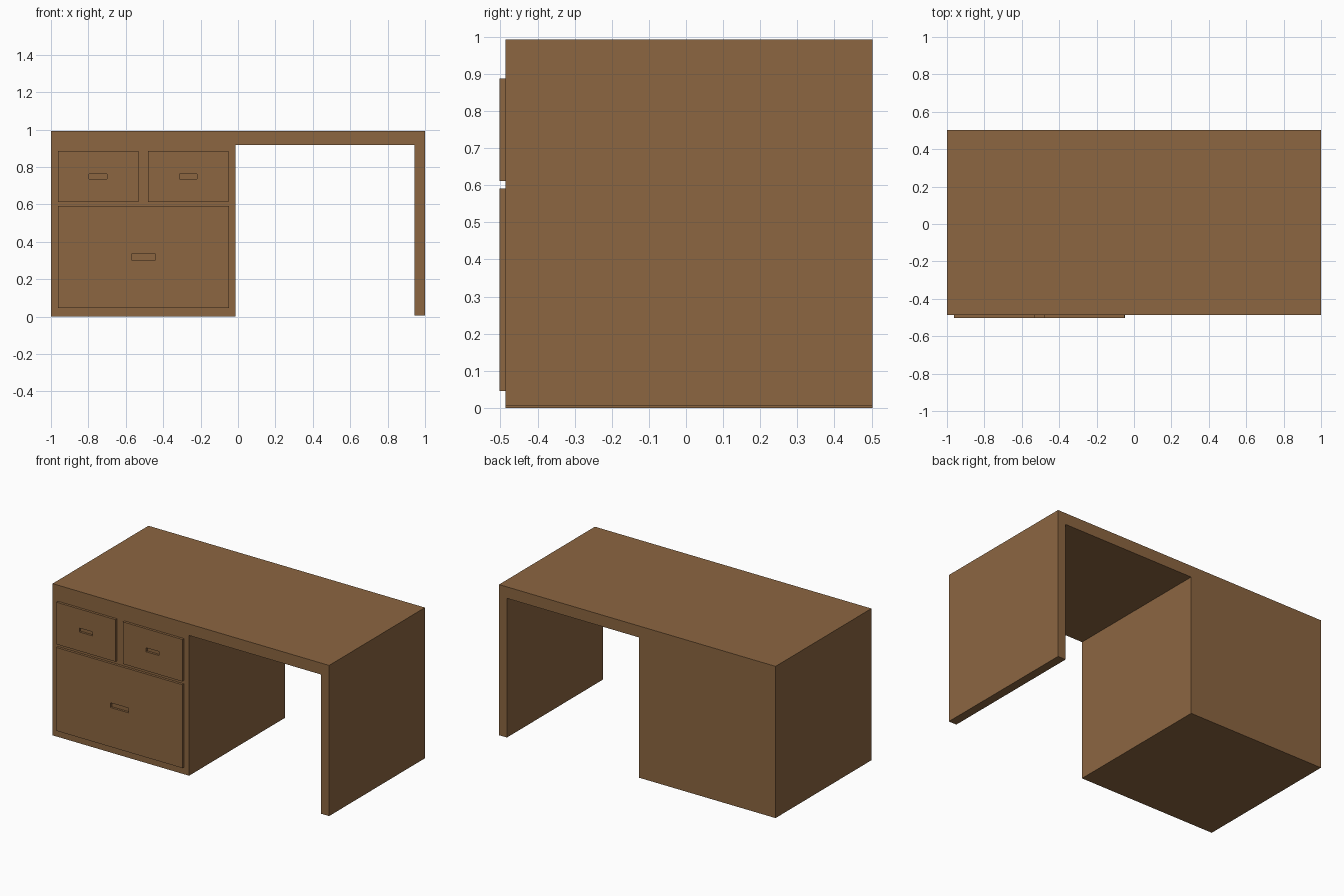
import bpy, bmesh

if "Cube" in bpy.data.objects:
    bpy.data.objects.remove(bpy.data.objects["Cube"])

wood = bpy.data.materials.new("brown_wood")
wood.diffuse_color = (0.262, 0.133, 0.053, 1)
wood.use_nodes = True
wood.node_tree.nodes["Principled BSDF"].inputs["Base Color"].default_value = wood.diffuse_color

BODY_FRONT, BODY_BACK = -0.487, 0.503
DRAWER_FRONT = -0.503
SLOT_DEPTH = 0.014


def finish(name, bm):
    bmesh.ops.recalc_face_normals(bm, faces=bm.faces)
    mesh = bpy.data.meshes.new(name)
    bm.to_mesh(mesh)
    bm.free()
    mesh.materials.append(wood)
    bpy.context.collection.objects.link(bpy.data.objects.new(name, mesh))


def desk_body(profile):
    """Extrude an x-z profile from front to back."""
    bm = bmesh.new()
    rings = [[bm.verts.new((x, y, z)) for x, z in profile] for y in (BODY_FRONT, BODY_BACK)]
    for ring in rings:
        bm.faces.new(ring)
    n = len(profile)
    for i in range(n):
        j = (i + 1) % n
        bm.faces.new((rings[0][i], rings[0][j], rings[1][j], rings[1][i]))
    finish("desk_body", bm)


def drawer(name, x0, x1, z0, z1, slot_w, slot_h):
    """Drawer front plate with a centred, recessed finger slot."""
    back = BODY_FRONT + 0.001
    cx, cz = (x0 + x1) / 2, (z0 + z1) / 2
    bm = bmesh.new()
    bmesh.ops.create_cube(bm, size=1)
    for v in bm.verts:
        v.co = (cx + v.co.x * (x1 - x0),
                DRAWER_FRONT if v.co.y < 0 else back,
                cz + v.co.z * (z1 - z0))
    bm.normal_update()
    face = min(bm.faces, key=lambda f: f.calc_center_median().y)
    # First inset cuts the slot mouth, second becomes the slot floor
    for depth in (0, SLOT_DEPTH):
        bmesh.ops.inset_region(bm, faces=[face], thickness=0.004)
        for v in face.verts:
            v.co = (cx + (slot_w if v.co.x > cx else -slot_w) / 2,
                    DRAWER_FRONT + depth,
                    cz + (slot_h if v.co.z > cz else -slot_h) / 2)
    finish(name, bm)


# Cabinet, top and right leg panel as one profile
desk_body([(-1, 0), (-0.013, 0), (-0.013, 0.917), (0.943, 0.917),
           (0.943, 0.007), (1, 0.007), (1, 0.992), (-1, 0.992)])

# Drawer fronts
drawer("upper_left_drawer", -0.962, -0.533, 0.612, 0.887, 0.096, 0.026)
drawer("upper_right_drawer", -0.481, -0.051, 0.612, 0.887, 0.096, 0.026)
drawer("lower_drawer", -0.962, -0.049, 0.046, 0.591, 0.13, 0.031)
